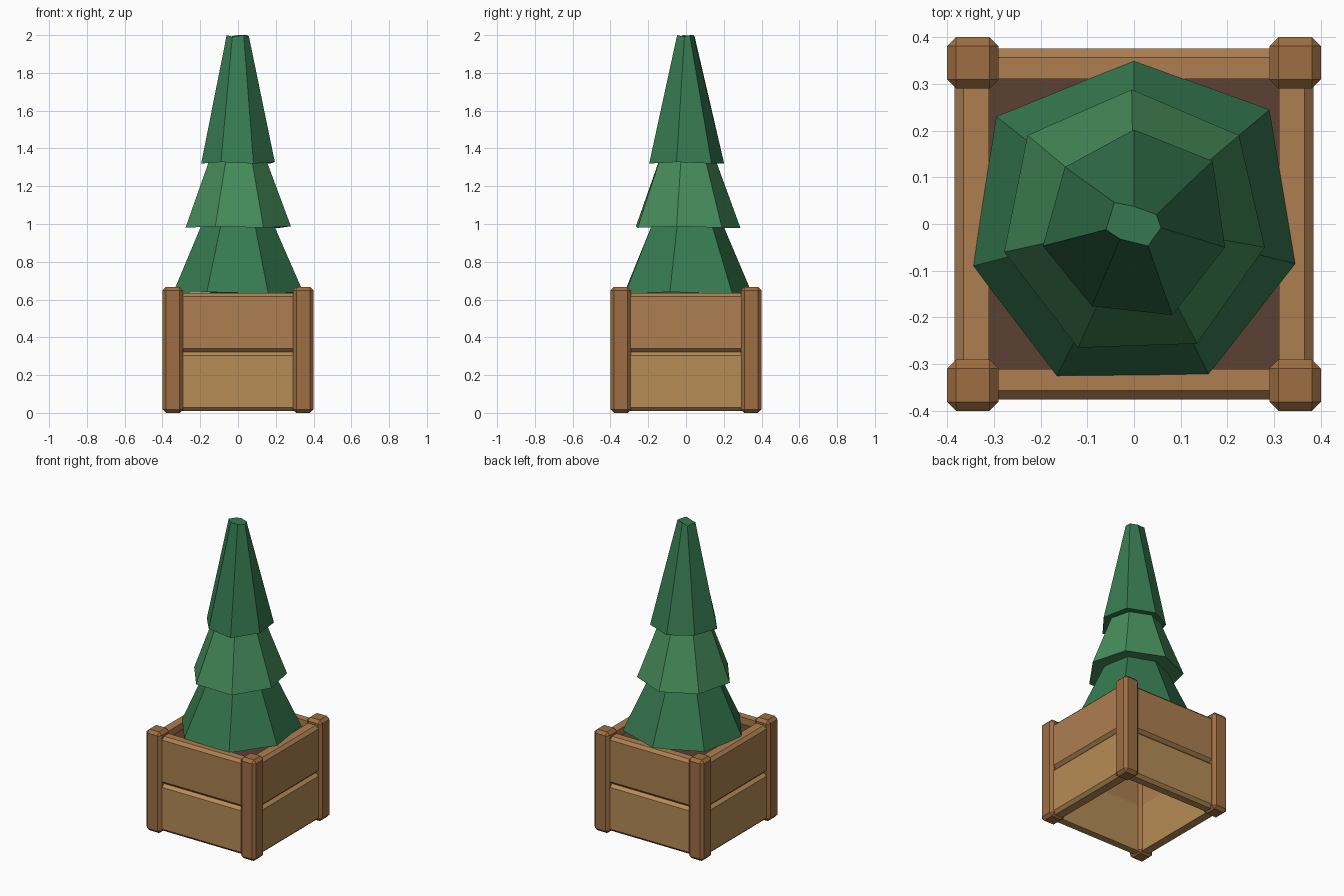
import bpy, bmesh
from mathutils import Matrix, Vector

if "Cube" in bpy.data.objects:
    bpy.data.objects.remove(bpy.data.objects["Cube"])


def material(name, rgb):
    lin = [(c / 255 / 12.92 if c < 11 else ((c / 255 + 0.055) / 1.055) ** 2.4) for c in rgb]
    m = bpy.data.materials.new(name)
    m.diffuse_color = (*lin, 1)
    m.use_nodes = True
    m.node_tree.nodes["Principled BSDF"].inputs["Base Color"].default_value = m.diffuse_color
    return m


POST = material("post_wood", (158, 110, 66))
UPPER = material("upper_plank_wood", (172, 127, 80))
LOWER = material("lower_plank_wood", (182, 140, 86))
SOIL = material("soil_brown", (92, 64, 50))
DARK = material("dark_green", (54, 122, 80))
LIGHT = material("light_green", (70, 140, 90))


def finish(name, bm, mat):
    bmesh.ops.recalc_face_normals(bm, faces=bm.faces)
    mesh = bpy.data.meshes.new(name)
    bm.to_mesh(mesh)
    bm.free()
    mesh.materials.append(mat)
    obj = bpy.data.objects.new(name, mesh)
    bpy.context.collection.objects.link(obj)
    return obj


def box(name, lo, hi, mat, bevel=0.0, pick=lambda e: True, turn=0):
    lo, hi = Vector(lo), Vector(hi)
    bm = bmesh.new()
    bmesh.ops.create_cube(bm, size=1)
    for v in bm.verts:
        v.co = Vector([(a + b) / 2 + c * (b - a) for a, b, c in zip(lo, hi, v.co)])
    if bevel:
        edges = [e for e in bm.edges if pick(e)]
        bmesh.ops.bevel(bm, geom=edges, offset=bevel, segments=1, affect='EDGES')
    bmesh.ops.rotate(bm, verts=bm.verts, matrix=Matrix.Rotation(turn, 3, 'Z'))
    return finish(name, bm, mat)


# Chamfered corner posts
for sx, nx in ((-1, "left"), (1, "right")):
    for sy, ny in ((-1, "front"), (1, "back")):
        xs, ys = sorted((sx * 0.29, sx * 0.40)), sorted((sy * 0.29, sy * 0.40))
        box(f"{ny}_{nx}_post", (xs[0], ys[0], 0), (xs[1], ys[1], 0.667), POST, 0.019)


# Two stacked planks per side, chamfered along the outer long edges
def outer_long(e):
    a, b = (v.co for v in e.verts)
    return abs(a.x - b.x) > 0.1 and a.y < -0.35


for i, (side, out) in enumerate((("front", 0.376), ("right", 0.384),
                                 ("back", 0.376), ("left", 0.384))):
    for level, z0, z1, mat in (("lower", 0.01, 0.323, LOWER), ("upper", 0.323, 0.635, UPPER)):
        box(f"{side}_{level}_plank", (-0.335, -out, z0), (0.335, -0.31, z1),
            mat, 0.019, outer_long, i * 1.5707963)

# Soil inside the open-bottomed box
box("soil", (-0.312, -0.312, 0.57), (0.312, 0.312, 0.59), SOIL)


# Seven-sided foliage tiers, slightly irregular
def tier(name, base, z0, top, z1, mat):
    bm = bmesh.new()
    b = [bm.verts.new((x, y, z0 + 0.008 * (i % 2))) for i, (x, y) in enumerate(base)]
    t = [bm.verts.new((x, y, z1 - 0.008 * (i % 2))) for i, (x, y) in enumerate(top)]
    n = len(b)
    for i in range(n):
        j = (i + 1) % n
        bm.faces.new((b[i], b[j], t[j], t[i]))
    bm.faces.new(b[::-1])
    bm.faces.new(t)
    finish(name, bm, mat)


def scaled(ring, s):
    return [(x * s, y * s) for x, y in ring]


low = [(0, 0.35), (-0.295, 0.23), (-0.345, -0.09), (-0.165, -0.325),
       (0.16, -0.322), (0.345, -0.085), (0.29, 0.245)]
mid = [(-0.005, 0.288), (-0.228, 0.19), (-0.278, -0.06), (-0.12, -0.265),
       (0.135, -0.256), (0.28, -0.05), (0.225, 0.19)]
high = [(0, 0.202), (-0.148, 0.122), (-0.195, -0.047), (-0.09, -0.176),
        (0.082, -0.195), (0.195, -0.05), (0.168, 0.135)]
tip = [(0, 0.038), (-0.042, 0.046), (-0.06, -0.012), (-0.03, -0.032),
       (0.03, -0.047), (0.058, -0.008), (0.048, 0.02)]

tier("lower_foliage", low, 0.632, scaled(low, 0.56), 0.995, DARK)
tier("middle_foliage", mid, 0.98, scaled(mid, 0.55), 1.335, LIGHT)
tier("top_foliage", high, 1.32, tip, 2.0, DARK)
